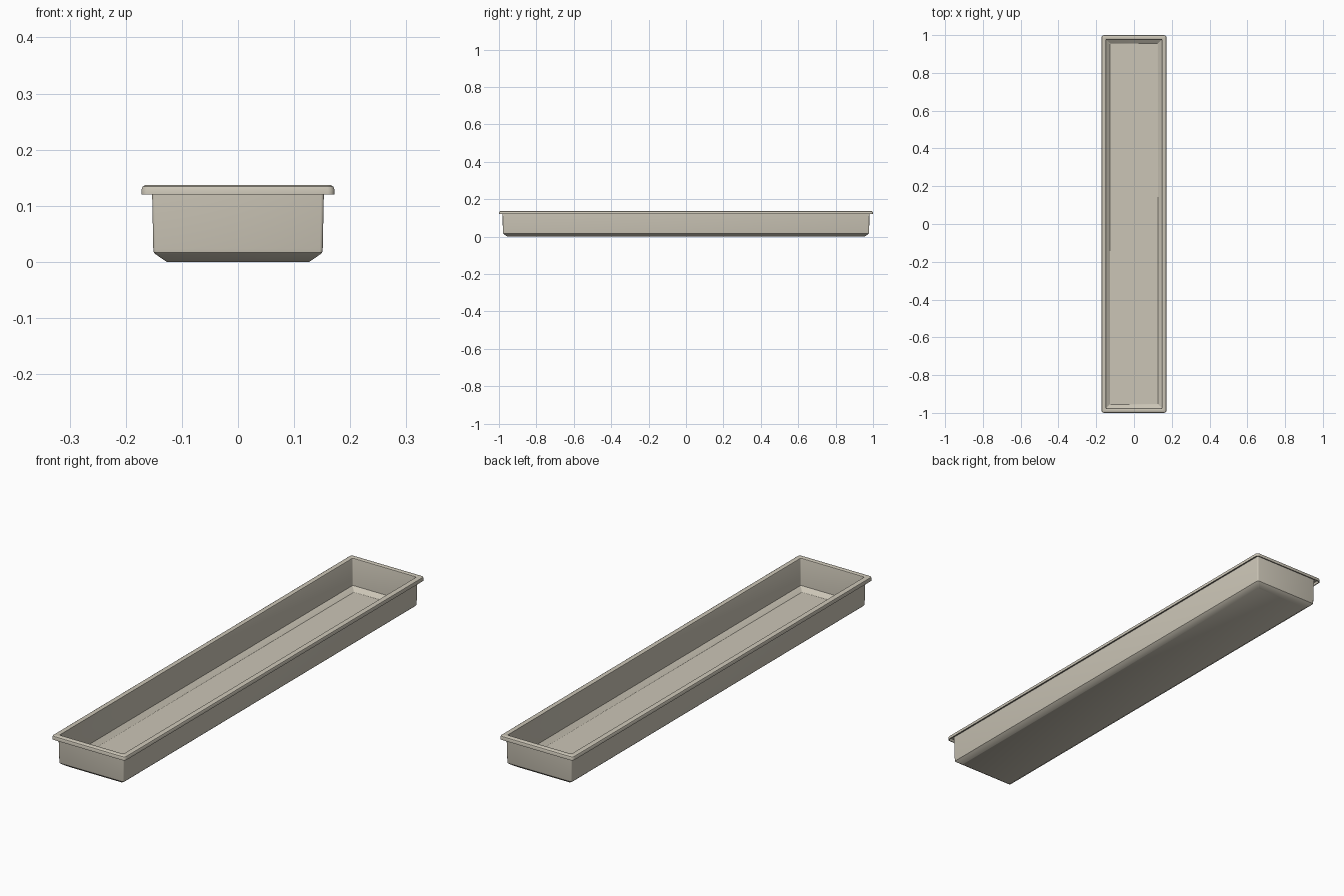
import bpy, bmesh, math

if "Cube" in bpy.data.objects:
    bpy.data.objects.remove(bpy.data.objects["Cube"])

HX, HY = 0.172, 1.0      # outer half sizes of the rim

metal = bpy.data.materials.new("warm_grey_metal")
metal.diffuse_color = (0.60, 0.56, 0.47, 1)
metal.use_nodes = True
metal.node_tree.nodes["Principled BSDF"].inputs["Base Color"].default_value = metal.diffuse_color


def ring(bm, half_x, z, radius, steps=3):
    """Rounded rectangle loop, inset equally from the rim on all sides."""
    half_y = HY - (HX - half_x)
    verts = []
    for i, (sx, sy) in enumerate([(1, 1), (-1, 1), (-1, -1), (1, -1)]):
        cx, cy = sx * (half_x - radius), sy * (half_y - radius)
        for k in range(steps + 1):
            a = math.pi / 2 * (i + k / steps)
            verts.append(bm.verts.new((cx + radius * math.cos(a),
                                       cy + radius * math.sin(a), z)))
    return verts


def bridge(bm, a, b):
    n = len(a)
    for i in range(n):
        j = (i + 1) % n
        bm.faces.new((a[i], a[j], b[j], b[i]))


# Sheet cross-section from outer base, over the folded rim, to the inner floor:
# half width, height, corner radius
profile = [
    (0.127, 0.000, 0.004),
    (0.146, 0.013, 0.005),
    (0.150, 0.017, 0.005),
    (0.151, 0.023, 0.005),
    (0.153, 0.120, 0.005),
    (0.153, 0.131, 0.005),
    (0.167, 0.131, 0.008),   # hollow underside of the rim
    (0.168, 0.120, 0.009),
    (0.172, 0.120, 0.012),   # folded lip
    (0.172, 0.129, 0.012),
    (0.170, 0.134, 0.011),
    (0.165, 0.137, 0.009),
    (0.153, 0.137, 0.005),
    (0.149, 0.135, 0.004),
    (0.148, 0.131, 0.004),   # inner wall
    (0.146, 0.022, 0.003),
    (0.127, 0.006, 0.003),   # inner floor edge
]

bm = bmesh.new()
loops = [ring(bm, *p) for p in profile]
for a, b in zip(loops, loops[1:]):
    bridge(bm, a, b)
bm.faces.new(loops[0])       # underside
bm.faces.new(loops[-1])      # inner floor
bmesh.ops.recalc_face_normals(bm, faces=bm.faces)

mesh = bpy.data.meshes.new("tray")
bm.to_mesh(mesh)
bm.free()
mesh.materials.append(metal)
tray = bpy.data.objects.new("tray", mesh)
bpy.context.collection.objects.link(tray)

bpy.context.view_layer.objects.active = tray
tray.select_set(True)
bpy.ops.object.shade_smooth_by_angle(angle=math.radians(33))
